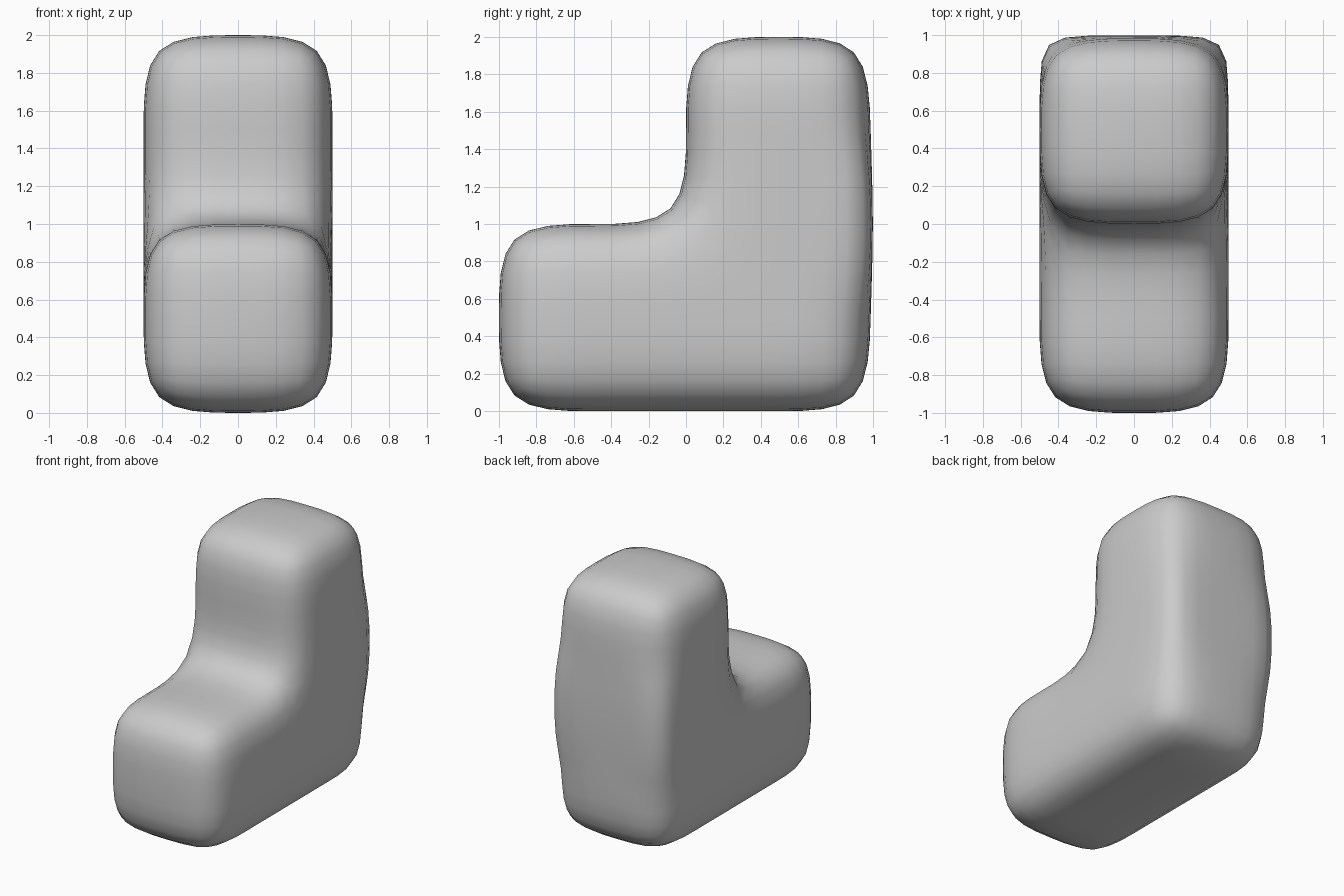
import bpy, bmesh

if "Cube" in bpy.data.objects:
    bpy.data.objects.remove(bpy.data.objects["Cube"])

# L-shaped side outline (y, z); the back bows out slightly at mid height
outline = [(-1, 0), (-.5, 0), (0, 0), (.5, 0), (.975, 0), (.985, .5), (1.005, 1),
           (.985, 1.5), (.975, 2), (.5, 2), (0, 2), (0, 1.5), (0, 1), (-.5, 1),
           (-1, 1), (-1, .5)]
inner = [(-.5, .5), (0, .5), (.5, .5), (.5, 1), (.5, 1.5)]

# Side panels as indices into outline + inner
panels = [(0, 1, 16, 15), (1, 2, 17, 16), (2, 3, 18, 17), (3, 4, 5, 18),
          (15, 16, 13, 14), (16, 17, 12, 13), (17, 18, 19, 12), (18, 5, 6, 19),
          (12, 19, 20, 11), (19, 6, 7, 20), (11, 20, 9, 10), (20, 7, 8, 9)]

bm = bmesh.new()
left, right = [[bm.verts.new((x, y, z)) for y, z in outline + inner] for x in (-.5, .5)]
middle = [bm.verts.new((0, y, z)) for y, z in outline]

# Both sides
for p in panels:
    bm.faces.new([right[i] for i in p])
    bm.faces.new([left[i] for i in reversed(p)])

# Rim between the sides
n = len(outline)
for a, b in ((left, middle), (middle, right)):
    for i in range(n):
        j = (i + 1) % n
        bm.faces.new((a[i], a[j], b[j], b[i]))

# Tighter rounding on the back edges at mid height
crease = bm.edges.layers.float.new("crease_edge")
for side in (left, right):
    for i in (5, 6):
        bm.edges.get((side[i], side[i + 1]))[crease] = .28

bmesh.ops.recalc_face_normals(bm, faces=bm.faces)
for f in bm.faces:
    f.smooth = True
mesh = bpy.data.meshes.new("rounded_l_block")
bm.to_mesh(mesh)
bm.free()

# Soft rounded block
block = bpy.data.objects.new("rounded_l_block", mesh)
bpy.context.collection.objects.link(block)
sub = block.modifiers.new("Subdivision", 'SUBSURF')
sub.levels = sub.render_levels = 2
